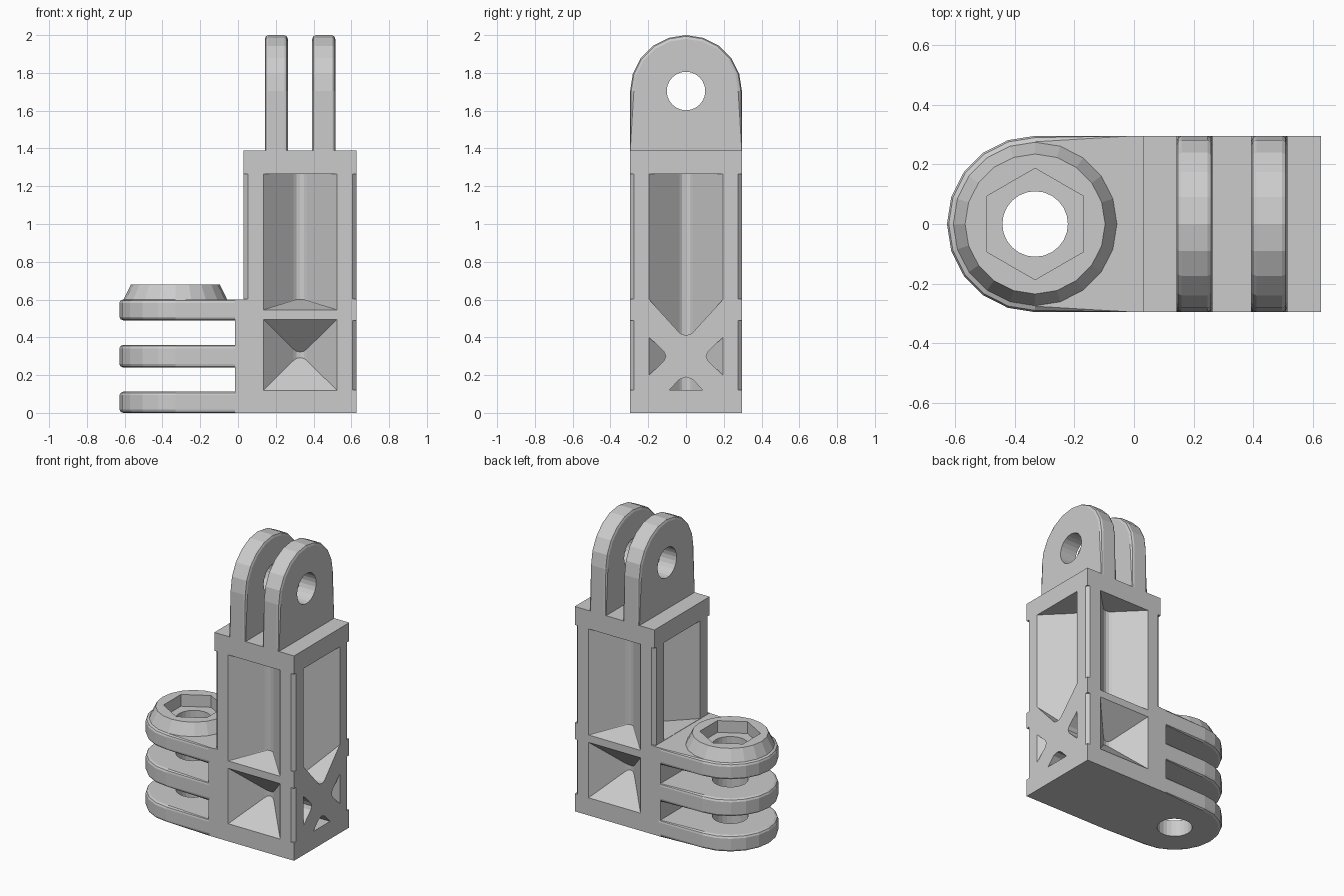
import bpy, bmesh
from math import pi, sin, cos

if "Cube" in bpy.data.objects:
    bpy.data.objects.remove(bpy.data.objects["Cube"])

X0, X1, Y, TOP = 0.03, 0.628, 0.296, 1.39
CX = (X0 + X1) / 2
R, PX, PZ = 0.296, -0.332, 1.704      # fin radius, pivot x, pivot z


def finish(name, bm):
    bmesh.ops.recalc_face_normals(bm, faces=bm.faces)
    me = bpy.data.meshes.new(name)
    bm.to_mesh(me)
    bm.free()
    ob = bpy.data.objects.new(name, me)
    bpy.context.collection.objects.link(ob)
    return ob


def hull(name, pts):
    bm = bmesh.new()
    for p in pts:
        bm.verts.new(p)
    res = bmesh.ops.convex_hull(bm, input=bm.verts[:])
    junk = {g for g in res["geom_interior"] + res["geom_unused"]
            if isinstance(g, bmesh.types.BMVert)}
    bmesh.ops.delete(bm, geom=list(junk), context='VERTS')
    bmesh.ops.dissolve_limit(bm, angle_limit=0.01, verts=bm.verts[:], edges=bm.edges[:])
    return finish(name, bm)


def loft(name, rings):
    bm = bmesh.new()
    vs = [[bm.verts.new(p) for p in r] for r in rings]
    n = len(vs[0])
    bm.faces.new(vs[0])
    bm.faces.new(vs[-1])
    for a, b in zip(vs, vs[1:]):
        for i in range(n):
            bm.faces.new((a[i], a[(i + 1) % n], b[(i + 1) % n], b[i]))
    return finish(name, bm)


def cut(ob, cutter):
    m = ob.modifiers.new("cut", 'BOOLEAN')
    m.operation, m.solver, m.object = 'DIFFERENCE', 'EXACT', cutter
    dg = bpy.context.evaluated_depsgraph_get()
    me = bpy.data.meshes.new_from_object(ob.evaluated_get(dg))
    ob.modifiers.clear()
    ob.data = me
    bpy.data.objects.remove(cutter)


def circle(r, n, phase=0.0):
    return [(r * cos(phase + 2 * pi * i / n), r * sin(phase + 2 * pi * i / n)) for i in range(n)]


# pocket coordinates (u across, d into the face, z up) for each side
SIDES = {
    "front": lambda u, d, z: (CX + u, -Y + d, z),
    "back": lambda u, d, z: (CX + u, Y - d, z),
    "right": lambda u, d, z: (X1 - d, u, z),
    "left": lambda u, d, z: (X0 + d, u, z),
}
TIP = [(-0.035, 0.16), (-0.02, 0.171), (0, 0.175), (0.02, 0.171), (0.035, 0.16)]


def groove(side, z0, z1, lip=0.0):
    pts = []
    for u, d in TIP + [(-0.175, 0.02), (0.175, 0.02)]:
        pts += [(u, d, z0), (u, d, z1)]
    for u in (-0.245, 0.245):
        pts += [(u, -0.05, z0 - lip), (u, -0.05, z1)]
    return hull("groove_cutter", [SIDES[side](*p) for p in pts])


def pyramid(side, z0, z1):
    m = (z0 + z1) / 2
    pts = [(u, -0.05, z) for u in (-0.245, 0.245) for z in (z0 - 0.05, z1 + 0.05)]
    pts += [(u, d, z) for u, d in TIP for z in (m - 0.19 + d, m + 0.19 - d)]
    return hull("pyramid_cutter", [SIDES[side](*p) for p in pts])


# body with neck
outline = [(-0.015, 0), (X1, 0), (X1, TOP), (X0, TOP), (X0, 0.6), (-0.015, 0.6)]
body = loft("body", [[(x, y, z) for x, z in outline] for y in (-Y, Y)])

# pockets front, back and left
for side in ("front", "back"):
    cut(body, groove(side, 0.6, 1.265, 0.07))
    cut(body, pyramid(side, 0.12, 0.495))
cut(body, groove("left", 0.602, 1.265))

# right pocket with cross brace left standing
half = [(0, 0.412), (0.02, 0.415), (0.035, 0.425), (0.195, 0.6), (0.3, 0.715), (0.3, 0.515),
        (0.195, 0.4), (0.117, 0.325), (0.107, 0.3), (0.117, 0.275), (0.195, 0.2),
        (0.3, 0.085), (0.3, 0.05), (0.145, 0.05), (0.09, 0.12), (0.035, 0.177), (0, 0.19)]
brace = half + [(-y, z) for y, z in half[-2:0:-1]]
right = groove("right", 0.12, 1.265)
cut(right, loft("brace", [[(x, y, z) for y, z in brace] for x in (0.3, 0.8)]))
cut(body, right)

# chamfers along the vertical corners
for x, sx in ((X0, -1), (X1, 1)):
    for sy in (-1, 1):
        for z0, z1 in ((0.12, 0.49), (0.602, 1.265)):
            if sx < 0 and z0 < 0.5:
                continue
            tri = [(-0.052, 0.03), (0.03, -0.052), (0.03, 0.03)]
            cut(body, hull("chamfer_cutter", [(x + sx * a, sy * (Y + b), z)
                                              for a, b in tri for z in (z0, z1)]))


# fins: rounded plates with a soft rim that fades out at the root
def fin(name, thick, place, hole_r):
    rings = []
    for c, inset in ((0, 0.02), (0.006, 0.006), (0.018, 0),
                     (thick - 0.018, 0), (thick - 0.006, 0.006), (thick, 0.02)):
        r = R - inset
        ring = [(r * cos(t), r * sin(t)) for t in [pi * (i / 10 - 0.5) for i in range(11)]]
        ring += [(-0.33, R), (-0.33, -R)]
        rings.append([place(a, b, c) for a, b in ring])
    ob = loft(name, rings)
    cut(ob, loft("hole_cutter", [[place(a, b, c) for a, b in circle(hole_r, 24)]
                                 for c in (-0.05, thick + 0.05)]))


for i, (z0, z1) in enumerate(((0, 0.112), (0.24, 0.36), (0.49, 0.6))):
    fin(f"side_fin_{i + 1}", z1 - z0, lambda a, b, c: (PX - a, b, z0 + c), 0.11)
for i, (x0, x1) in enumerate(((0.142, 0.264), (0.393, 0.515))):
    fin(f"top_fin_{i + 1}", x1 - x0, lambda a, b, c: (x0 + c, b, PZ + a), 0.102)

# tapered nut holder with hexagonal pocket
holder = loft("nut_holder", [[(PX + a, b, z) for a, b in circle(r, 20)]
                             for z, r in ((0.595, 0.277), (0.68, 0.235))])
cut(holder, loft("hex_cutter", [[(PX + a, b, z) for a, b in circle(0.187, 6, pi / 2)]
                                for z in (0.5, 0.8)]))
